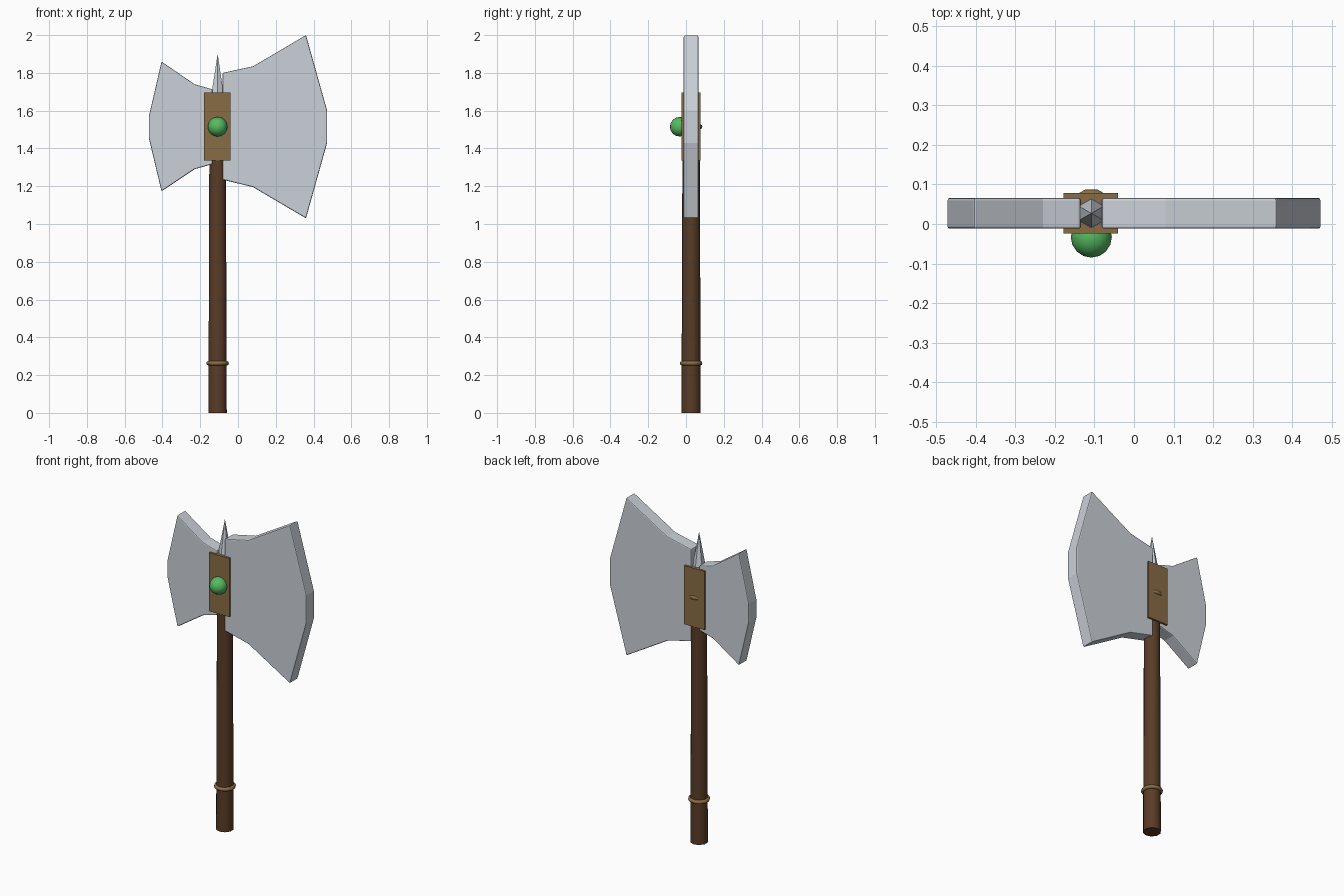
import bpy, math

if "Cube" in bpy.data.objects:
    bpy.data.objects.remove(bpy.data.objects["Cube"])

CX, CY = -0.108, 0.027   # axis of the handle


def material(name, color):
    m = bpy.data.materials.new(name)
    m.diffuse_color = (*color, 1)
    m.use_nodes = True
    m.node_tree.nodes["Principled BSDF"].inputs["Base Color"].default_value = m.diffuse_color
    return m


STEEL = material("steel", (0.60, 0.64, 0.69))
WOOD = material("wood", (0.10, 0.045, 0.02))
BRASS = material("brass", (0.25, 0.15, 0.06))
GREEN = material("green", (0.09, 0.50, 0.12))


def finish(name, mat, smooth=None):
    ob = bpy.context.object
    ob.name = name
    ob.data.materials.append(mat)
    if smooth:
        bpy.ops.object.shade_smooth_by_angle(angle=math.radians(smooth))
    return ob


def bevel(ob, width):
    mod = ob.modifiers.new("bevel", 'BEVEL')
    mod.width, mod.segments = width, 2
    mod.limit_method = 'ANGLE'
    mod.angle_limit = math.radians(60)


def blade(name, profile):
    """Extrude an x-z outline through the blade thickness."""
    n = len(profile)
    verts = [(x, y, z) for y in (CY - 0.039, CY + 0.039) for x, z in profile]
    faces = [tuple(range(n)), tuple(range(2 * n - 1, n - 1, -1))]
    faces += [((i + 1) % n, i, n + i, n + (i + 1) % n) for i in range(n)]
    me = bpy.data.meshes.new(name)
    me.from_pydata(verts, [], faces)
    ob = bpy.data.objects.new(name, me)
    bpy.context.collection.objects.link(ob)
    bpy.context.view_layer.objects.active = ob
    bpy.ops.object.mode_set(mode='EDIT')
    bpy.ops.mesh.select_all(action='SELECT')
    bpy.ops.mesh.normals_make_consistent(inside=False)
    bpy.ops.object.mode_set(mode='OBJECT')
    finish(name, STEEL)
    bevel(ob, 0.006)


# Large and small blades
blade("large_blade", [(-0.082, 1.80), (0.08, 1.835), (0.36, 2.0), (0.472, 1.60),
                      (0.472, 1.43), (0.36, 1.03), (0.08, 1.195), (-0.082, 1.235)])
blade("small_blade", [(-0.135, 1.713), (-0.23, 1.74), (-0.405, 1.86), (-0.472, 1.57),
                      (-0.472, 1.455), (-0.405, 1.173), (-0.23, 1.29), (-0.135, 1.317)])

# Tapered wooden handle
bpy.ops.mesh.primitive_cone_add(vertices=10, radius1=0.051, radius2=0.045, depth=1.68,
                                location=(CX, CY, 0.84))
finish("handle", WOOD, 40)

# Top spike
bpy.ops.mesh.primitive_cone_add(vertices=6, radius1=0.039, radius2=0, depth=0.22,
                                location=(CX, CY, 1.79))
finish("top_spike", STEEL)

# Brass socket joining blades and handle
bpy.ops.mesh.primitive_cube_add(size=1, location=(CX - 0.002, CY, 1.515))
bpy.context.object.scale = (0.138, 0.102, 0.36)
finish("socket", BRASS)

# Rings round the handle, the upper one mostly inside the socket
for name, z in (("grip_ring", 0.263), ("socket_ring", 1.515)):
    bpy.ops.mesh.primitive_torus_add(major_segments=12, minor_segments=8, major_radius=0.05,
                                     minor_radius=0.012, location=(CX, CY, z),
                                     rotation=(0, 0, math.radians(15)))
    finish(name, BRASS, 50)

# Green gem on the front
bpy.ops.mesh.primitive_uv_sphere_add(segments=16, ring_count=8, radius=0.052,
                                     location=(CX, -0.033, 1.515),
                                     rotation=(math.pi / 2, 0, 0))
finish("gem", GREEN, 60)
